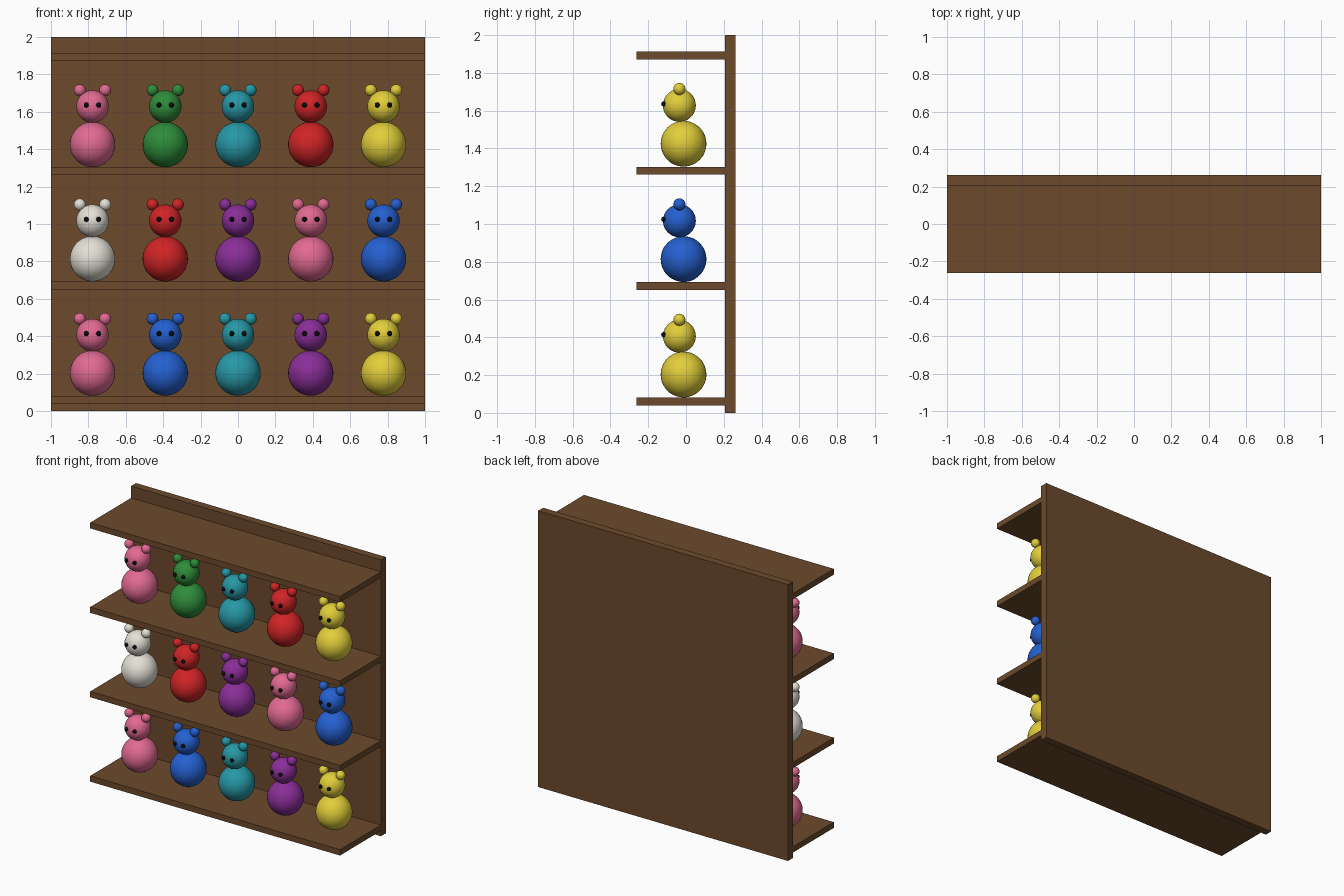
import bpy, bmesh
from mathutils import Matrix, Vector

if "Cube" in bpy.data.objects:
    bpy.data.objects.remove(bpy.data.objects["Cube"])


def material(name, rgb):
    lin = [((c / 255 + 0.055) / 1.055) ** 2.4 for c in rgb]
    m = bpy.data.materials.new(name)
    m.diffuse_color = (*lin, 1)
    m.use_nodes = True
    m.node_tree.nodes["Principled BSDF"].inputs["Base Color"].default_value = m.diffuse_color
    return m


mats = {n: material(n, c) for n, c in {
    "wood": (108, 74, 44), "pink": (226, 106, 146), "green": (46, 140, 58),
    "teal": (38, 152, 166), "red": (208, 36, 38), "yellow": (226, 206, 58),
    "white": (228, 225, 214), "purple": (138, 46, 152), "blue": (36, 96, 208),
    "black": (12, 12, 12)}.items()}


def finish(name, bm, slots):
    me = bpy.data.meshes.new(name)
    bm.to_mesh(me)
    bm.free()
    for s in slots:
        me.materials.append(mats[s])
    ob = bpy.data.objects.new(name, me)
    bpy.context.collection.objects.link(ob)
    return ob


def box(name, lo, hi):
    lo, hi = Vector(lo), Vector(hi)
    bm = bmesh.new()
    bmesh.ops.create_cube(bm, size=1, matrix=Matrix.Translation((lo + hi) / 2)
                          @ Matrix.Diagonal((*(hi - lo), 1)))
    return finish(name, bm, ["wood"])


def ball(bm, centre, r, seg, mat=0):
    verts = bmesh.ops.create_uvsphere(
        bm, u_segments=seg, v_segments=seg * 2 // 3, radius=r,
        matrix=Matrix.Translation(centre))["verts"]
    for f in {f for v in verts for f in v.link_faces}:
        f.material_index = mat
        f.smooth = True


def toy(name, colour, x, z):
    bm = bmesh.new()
    ball(bm, (0, -0.013, 0.122), 0.121, 36)            # body
    ball(bm, (0, -0.035, 0.325), 0.087, 30)            # head
    for s in (-1, 1):
        ball(bm, (s * 0.068, -0.035, 0.412), 0.032, 18)       # ear
        ball(bm, (s * 0.033, -0.118, 0.333), 0.0135, 12, 1)   # eye
    finish(name, bm, [colour, "black"]).location = (x, 0, z)


# Back board and four shelves
box("back_board", (-1, 0.206, 0), (1, 0.262, 2))
shelf_tops = [0.081 + 0.611 * i for i in range(4)]
for i, top in enumerate(shelf_tops):
    box(f"shelf_{i + 1}", (-1, -0.262, top - 0.042), (1, 0.206, top))

# Rows of toy bears, bottom row first
rows = [("pink", "blue", "teal", "purple", "yellow"),
        ("white", "red", "purple", "pink", "blue"),
        ("pink", "green", "teal", "red", "yellow")]
for r, row in enumerate(rows):
    for c, colour in enumerate(row):
        toy(f"toy_bear_{r + 1}_{c + 1}", colour, (c - 2) * 0.389, shelf_tops[r])
